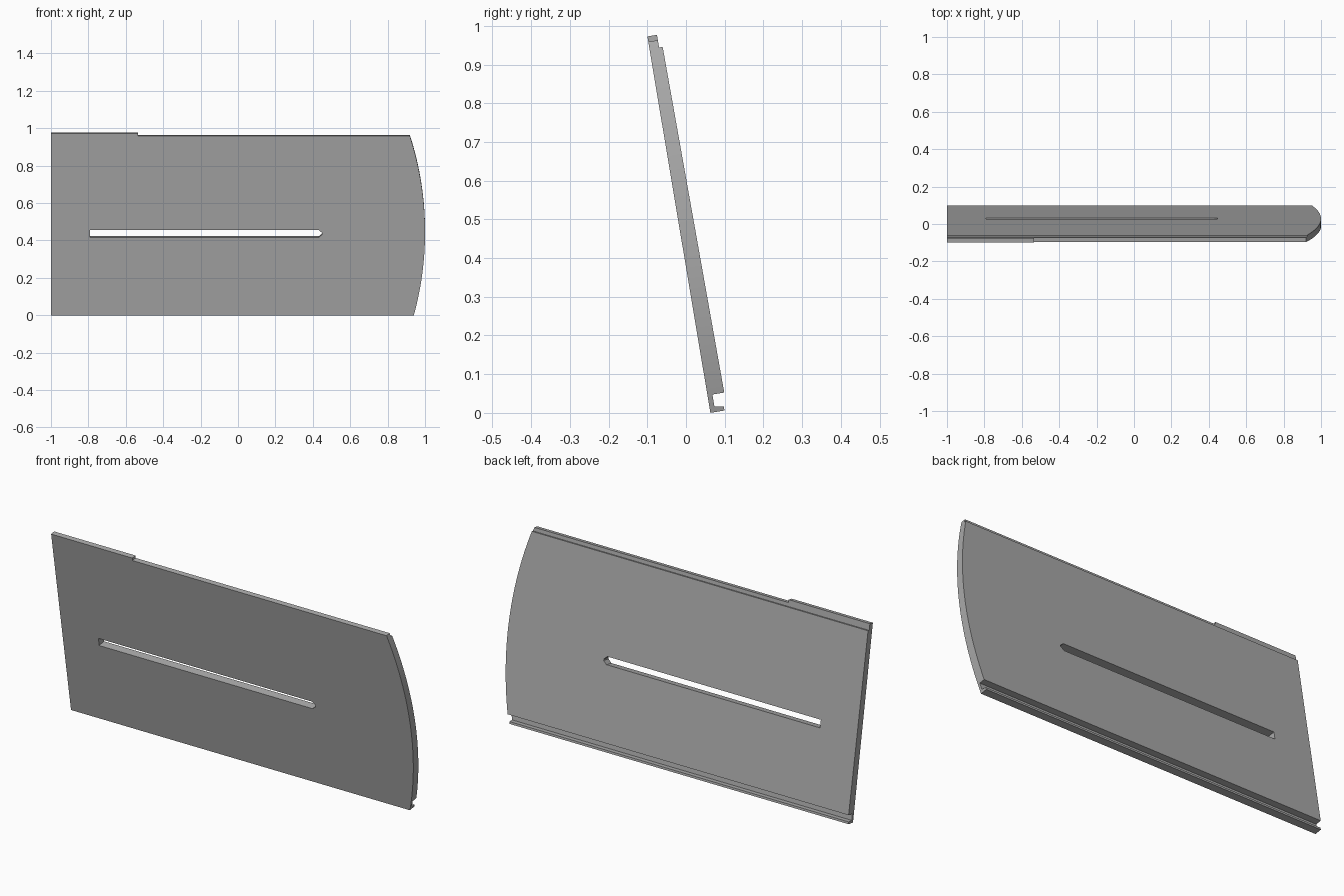
import bpy, bmesh, math
from mathutils import Vector

cube = bpy.data.objects.get("Cube")
if cube:
    bpy.data.objects.remove(cube, do_unlink=True)

TILT = math.radians(9.5)
S, C = math.sin(TILT), math.cos(TILT)


def tilted(x, v, w):
    """x along the panel, v up its face, w through its thickness."""
    return Vector((x, 0.063 - v * S + w * C, v * C + w * S))


def prism(name, outline, offset):
    """Extrude a closed outline of (x, v, w) points by an offset."""
    bm = bmesh.new()
    face = bm.faces.new([bm.verts.new(tilted(*p)) for p in outline])
    ext = bmesh.ops.extrude_face_region(bm, geom=[face])
    moved = [g for g in ext["geom"] if isinstance(g, bmesh.types.BMVert)]
    bmesh.ops.translate(bm, verts=moved, vec=tilted(*offset) - tilted(0, 0, 0))
    bmesh.ops.recalc_face_normals(bm, faces=bm.faces)
    mesh = bpy.data.meshes.new(name)
    bm.to_mesh(mesh)
    bm.free()
    obj = bpy.data.objects.new(name, mesh)
    bpy.context.collection.objects.link(obj)
    return obj


# Panel cross-section: bottom groove, tapering back, thin lip along the top
profile = [(0, 0), (0, 0.037), (0.011, 0.037), (0.014, 0.013),
           (0.046, 0.013), (0.046, 0.044), (0.953, 0.0345),
           (0.953, 0.025), (0.986, 0.025), (0.986, 0)]
panel = prism("panel", [(-1, v, w) for v, w in profile], (2, 0, 0))

# Cutter for the bowed end
PEAK, RADIUS, STEPS = 0.45, 1.72, 32
arc = []
for i in range(STEPS + 1):
    v = -0.05 + 1.1 * i / STEPS
    arc.append((1 - RADIUS + math.sqrt(RADIUS ** 2 - (v - PEAK) ** 2), v, -0.1))
end_cut = prism("end_cutter", arc + [(1.2, 1.05, -0.1), (1.2, -0.05, -0.1)],
                (0, 0, 0.3))

# Cutter for the long slot, square at one end and chamfered at the other
low, high, tip = 0.422, 0.462, 0.45
slot = [(-0.79, low), (tip - 0.018, low), (tip, low + 0.016),
        (tip, high - 0.016), (tip - 0.018, high), (-0.79, high)]
slot_cut = prism("slot_cutter", [(x, v, -0.1) for x, v in slot], (0, 0, 0.3))

# Cutter for the lowered stretch of the top lip
step = [(-0.535, 0.972), (1.3, 0.972), (1.3, 1.1), (-0.535, 1.1)]
step_cut = prism("step_cutter", [(x, v, -0.1) for x, v in step], (0, 0, 0.3))

bpy.context.view_layer.objects.active = panel
for cutter in (end_cut, slot_cut, step_cut):
    cutter.hide_render = True
    mod = panel.modifiers.new("cut", "BOOLEAN")
    mod.operation, mod.solver, mod.object = "DIFFERENCE", "EXACT", cutter
    bpy.ops.object.modifier_apply(modifier=mod.name)
    bpy.data.objects.remove(cutter, do_unlink=True)

# Plain grey finish
grey = bpy.data.materials.new("grey")
grey.use_nodes = True
colour = (0.4, 0.4, 0.4, 1)
grey.diffuse_color = colour
grey.node_tree.nodes["Principled BSDF"].inputs["Base Color"].default_value = colour
panel.data.materials.clear()
panel.data.materials.append(grey)

bpy.ops.object.select_all(action="DESELECT")
panel.select_set(True)
bpy.ops.object.shade_smooth_by_angle(angle=math.radians(20))
